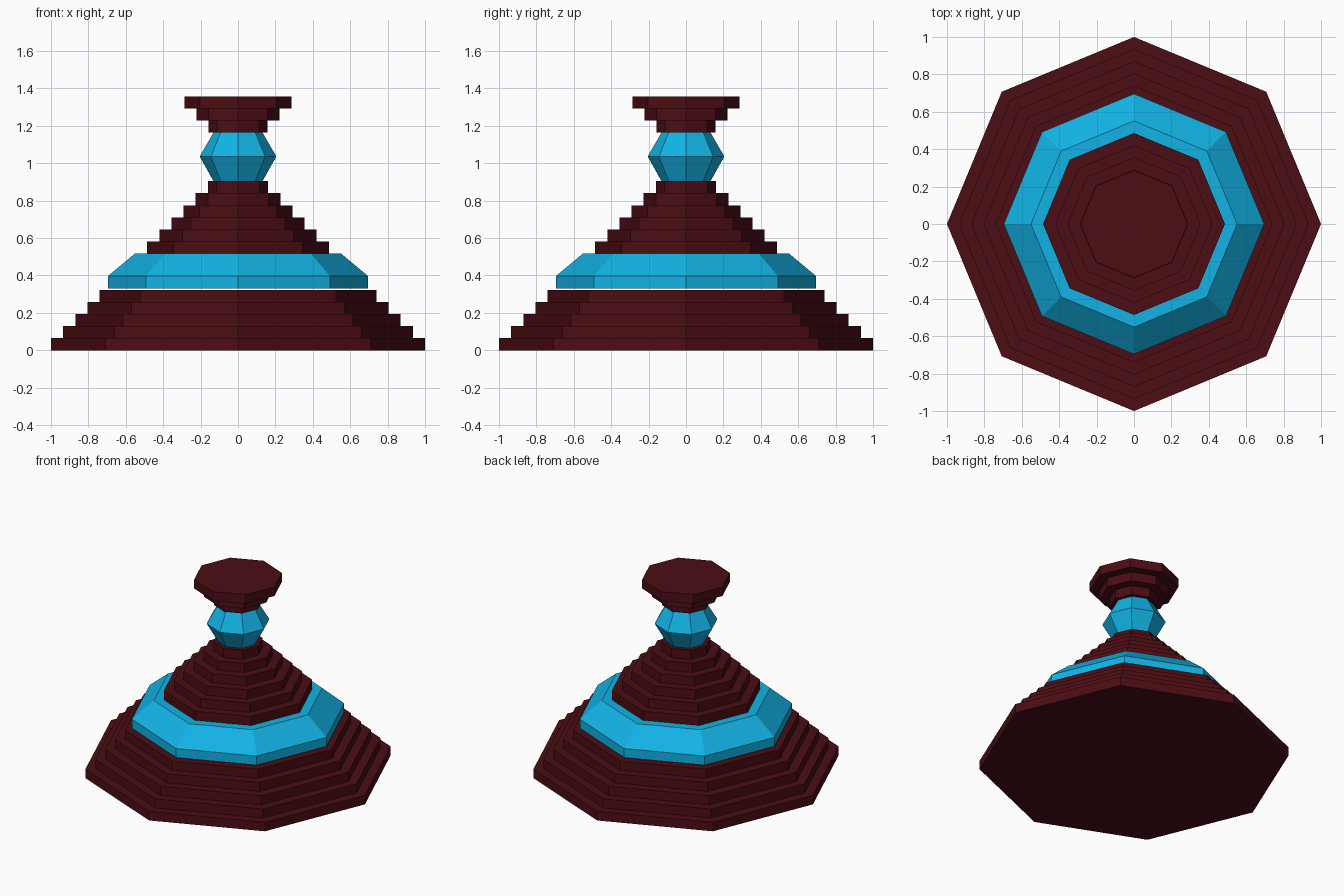
import bpy, bmesh, math

if "Cube" in bpy.data.objects:
    bpy.data.objects.remove(bpy.data.objects["Cube"])

SIDES = 8
STEP = 0.0645   # height and inset of every step


def material(name, rgb):
    m = bpy.data.materials.new(name)
    m.diffuse_color = (*rgb, 1)
    m.use_nodes = True
    m.node_tree.nodes["Principled BSDF"].inputs["Base Color"].default_value = m.diffuse_color
    return m


def lathe(name, profile, mat):
    """Closed eight-sided solid from a (radius, z) profile, bottom to top."""
    bm = bmesh.new()
    rings = [[bm.verts.new((r * math.cos(math.tau * i / SIDES),
                            r * math.sin(math.tau * i / SIDES), z))
              for i in range(SIDES)] for r, z in profile]
    for low, high in zip(rings, rings[1:]):
        for i in range(SIDES):
            j = (i + 1) % SIDES
            bm.faces.new((low[i], low[j], high[j], high[i]))
    bm.faces.new(rings[0][::-1])
    bm.faces.new(rings[-1])
    me = bpy.data.meshes.new(name)
    bm.to_mesh(me)
    bm.free()
    me.materials.append(mat)
    ob = bpy.data.objects.new(name, me)
    bpy.context.collection.objects.link(ob)
    return ob


def steps(radius, z, count, change):
    """Stair profile: each step is STEP high and differs by `change` in radius."""
    return [(radius + k * change, z + (k + e) * STEP)
            for k in range(count) for e in (0, 1)]


dark_red = material("dark_red", (0.07, 0.004, 0.007))
blue = material("blue", (0.006, 0.45, 0.78))

# Stepped foot
lathe("base_steps", steps(1.0, 0, 5, -0.065), dark_red)
# Bevelled blue band, just clear of the foot
lathe("blue_band", [(0.696, 0.331), (0.696, 0.396), (0.551, 0.517)], blue)
# Upper pyramid of steps
lathe("upper_steps", steps(0.486, 0.517, 6, -0.065), dark_red)
# Faceted blue knot
lathe("blue_knot", [(0.131, 0.904), (0.205, 1.036), (0.131, 1.164)], blue)
# Flaring stepped top
lathe("top_steps", steps(0.157, 1.164, 3, 0.065), dark_red)
